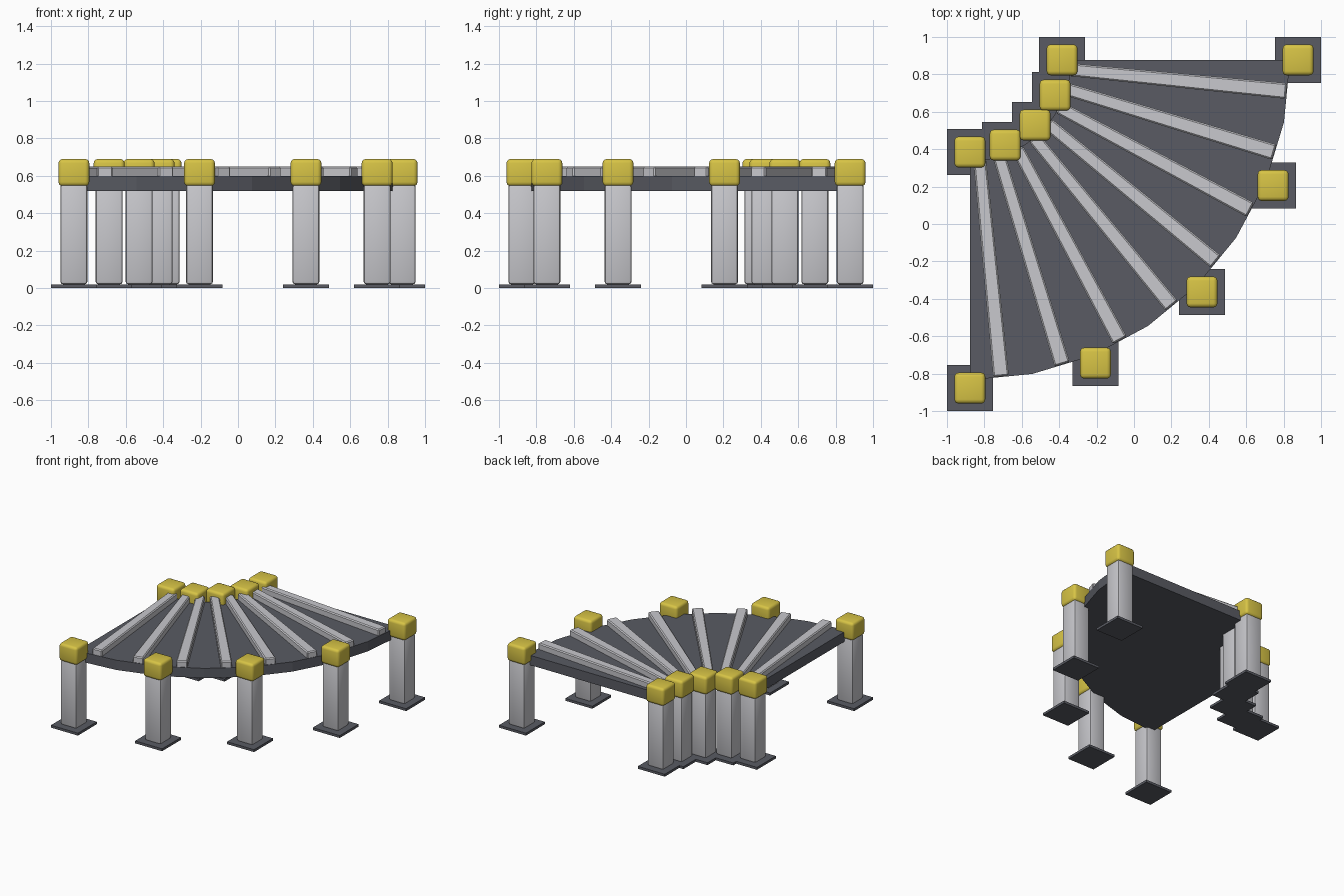
import bpy, bmesh, math
from mathutils import Matrix

if "Cube" in bpy.data.objects:
    bpy.data.objects.remove(bpy.data.objects["Cube"])

C = (-0.8775, 0.8775)      # centre of the quarter turn
R_IN, R_OUT = 0.493, 1.755  # post circles


def material(name, rgb):
    m = bpy.data.materials.new(name)
    m.diffuse_color = (*rgb, 1)
    m.use_nodes = True
    m.node_tree.nodes["Principled BSDF"].inputs["Base Color"].default_value = m.diffuse_color
    return m


DARK = material("dark_grey", (0.1, 0.105, 0.125))
LIGHT = material("light_grey", (0.58, 0.58, 0.61))
YELLOW = material("yellow", (0.68, 0.55, 0.06))


def polar(r, deg):
    a = math.radians(deg)
    return C[0] + r * math.cos(a), C[1] - r * math.sin(a)


def prism(name, outline, z0, z1, mat, bevel=0.0, segments=2):
    bm = bmesh.new()
    face = bm.faces.new([bm.verts.new((x, y, z0)) for x, y in outline])
    ext = bmesh.ops.extrude_face_region(bm, geom=[face])
    for v in ext["geom"]:
        if isinstance(v, bmesh.types.BMVert):
            v.co.z = z1
    bmesh.ops.recalc_face_normals(bm, faces=bm.faces)
    if bevel:
        bmesh.ops.bevel(bm, geom=bm.edges[:], offset=bevel, segments=segments,
                        profile=0.5, affect='EDGES')
    mesh = bpy.data.meshes.new(name)
    bm.to_mesh(mesh)
    bm.free()
    mesh.materials.append(mat)
    ob = bpy.data.objects.new(name, mesh)
    bpy.context.collection.objects.link(ob)
    if bevel:
        for p in mesh.polygons:
            p.use_smooth = True
        bpy.context.view_layer.objects.active = ob
        ob.select_set(True)
        bpy.ops.object.shade_smooth_by_angle(angle=math.radians(35))
        ob.select_set(False)
    return ob


def square(x, y, w):
    h = w / 2
    return [(x - h, y - h), (x + h, y - h), (x + h, y + h), (x - h, y + h)]


# Posts with foot plates and caps along both arcs
for side, r in (("inner", R_IN), ("outer", R_OUT)):
    for i in range(5):
        x, y = polar(r, 22.5 * i)
        prism(f"{side}_foot_{i}", square(x, y, 0.245), 0.0, 0.02, DARK)
        prism(f"{side}_post_{i}", square(x, y, 0.145), 0.02, 0.555, LIGHT, 0.015)
        prism(f"{side}_cap_{i}", square(x, y, 0.165), 0.545, 0.69, YELLOW, 0.022, 3)

# Curved deck
step = 11.25
deck = [polar(1.712, step * i) for i in range(9)]
deck += [polar(0.54, step * i) for i in reversed(range(9))]
prism("deck", deck, 0.52, 0.60, DARK)

# Radial slats, slightly wider towards the outside
for i in range(8):
    a = math.radians(step * (i + 0.5))
    u, v = (math.cos(a), -math.sin(a)), (math.sin(a), math.cos(a))
    pts = [(0.54, -0.034), (1.70, -0.042), (1.70, 0.042), (0.54, 0.034)]
    outline = [(C[0] + r * u[0] + w * v[0], C[1] + r * u[1] + w * v[1])
               for r, w in pts]
    prism(f"slat_{i}", outline, 0.59, 0.65, LIGHT, 0.008, 1)
